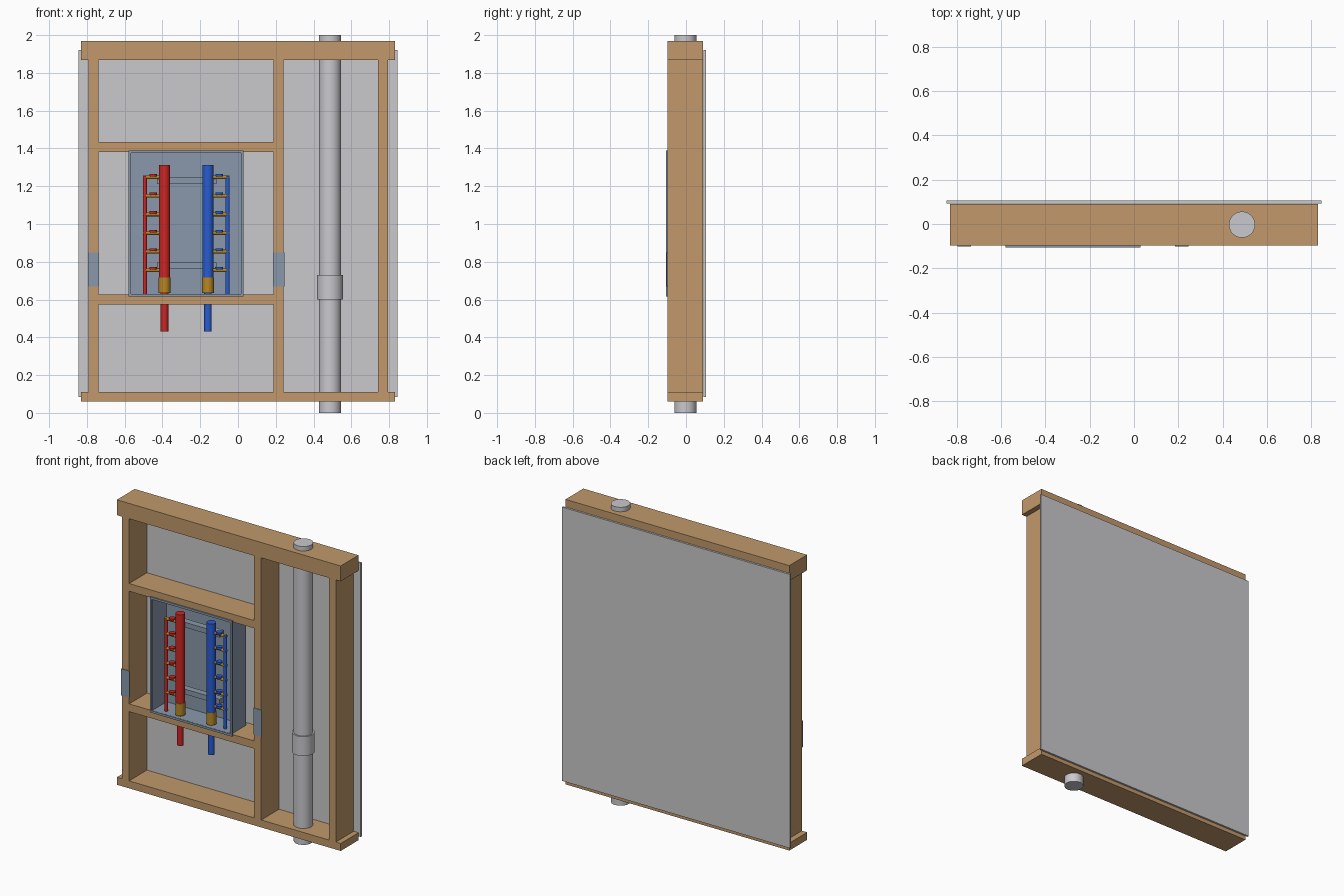
import bpy, bmesh, math
from mathutils import Vector, Matrix

cube = bpy.data.objects.get("Cube")
if cube:
    bpy.data.objects.remove(cube, do_unlink=True)


def material(name, srgb):
    color = [((c + 0.055) / 1.055) ** 2.4 for c in srgb] + [1]
    m = bpy.data.materials.new(name)
    m.use_nodes = True
    m.diffuse_color = color
    m.node_tree.nodes["Principled BSDF"].inputs["Base Color"].default_value = color
    return m


WOOD = material("timber", (0.76, 0.60, 0.42))
BOARD = material("board_grey", (0.79, 0.79, 0.80))
PLASTIC = material("pipe_grey", (0.79, 0.79, 0.81))
STEEL = material("blue_grey_steel", (0.54, 0.60, 0.67))
RED = material("hot_red", (0.80, 0.15, 0.14))
BLUE = material("cold_blue", (0.16, 0.36, 0.82))
BRASS = material("brass", (0.72, 0.53, 0.14))


def finish(name, bm, mat):
    bmesh.ops.recalc_face_normals(bm, faces=bm.faces)
    mesh = bpy.data.meshes.new(name)
    bm.to_mesh(mesh)
    bm.free()
    mesh.materials.append(mat)
    ob = bpy.data.objects.new(name, mesh)
    bpy.context.collection.objects.link(ob)
    return ob


def add_box(bm, x, y, z):
    size = [b - a for a, b in (x, y, z)]
    mid = [(a + b) / 2 for a, b in (x, y, z)]
    bmesh.ops.create_cube(bm, size=1, matrix=Matrix.Translation(mid) @ Matrix.Diagonal((*size, 1)))


def box(name, mat, x, y, z):
    bm = bmesh.new()
    add_box(bm, x, y, z)
    return finish(name, bm, mat)


def rod(name, mat, start, end, radius, sides=32):
    a, b = Vector(start), Vector(end)
    spin = (b - a).to_track_quat('Z', 'Y').to_matrix().to_4x4()
    bm = bmesh.new()
    bmesh.ops.create_cone(bm, cap_ends=True, segments=sides, radius1=radius, radius2=radius,
                          depth=(b - a).length, matrix=Matrix.Translation((a + b) / 2) @ spin)
    ob = finish(name, bm, mat)
    bpy.ops.object.select_all(action='DESELECT')
    ob.select_set(True)
    bpy.context.view_layer.objects.active = ob
    bpy.ops.object.shade_smooth_by_angle(angle=math.radians(40))
    return ob


# Timber frame
DEPTH = (-0.098, 0.091)
box("top_plate", WOOD, (-0.83, 0.83), DEPTH, (1.867, 1.97))
box("bottom_plate", WOOD, (-0.83, 0.83), DEPTH, (0.06, 0.11))
for name, x in (("right_stud", -0.765), ("middle_stud", 0.215), ("left_stud", 0.768)):
    box(name, WOOD, (x - 0.026, x + 0.026), DEPTH, (0.11, 1.867))
for name, z in (("upper_crosspiece", 1.407), ("lower_crosspiece", 0.6)):
    box(name, WOOD, (-0.739, 0.189), DEPTH, (z - 0.026, z + 0.026))

# Backing board
box("backing_board", BOARD, (-0.845, 0.845), (0.093, 0.106), (0.085, 1.92))

# Protective plates on the studs
for name, x in (("right_guard_plate", -0.765), ("middle_guard_plate", 0.215)):
    box(name, STEEL, (x - 0.03, x + 0.03), (-0.102, -0.098), (0.67, 0.848))

# Drain pipe and coupling
rod("drain_pipe", PLASTIC, (0.487, -0.003, 0), (0.487, -0.003, 2), 0.059, 48)
rod("drain_coupling", PLASTIC, (0.487, -0.003, 0.6), (0.487, -0.003, 0.73), 0.069, 48)

# Open cabinet: front face inset and pushed inward
bm = bmesh.new()
add_box(bm, (-0.569, 0.019), (-0.1, 0.06), (0.626, 1.381))
bm.normal_update()
front = min(bm.faces, key=lambda f: f.calc_center_median().y)
bmesh.ops.inset_region(bm, faces=[front], thickness=0.005)
pushed = bmesh.ops.extrude_discrete_faces(bm, faces=[front])["faces"]
bmesh.ops.translate(bm, vec=(0, 0.152, 0), verts=pushed[0].verts)
finish("cabinet", bm, STEEL)

# Cabinet front rim
bm = bmesh.new()
RIM = (-0.106, -0.098)
for x in ((-0.58, -0.566), (0.016, 0.03)):
    add_box(bm, x, RIM, (0.615, 1.39))
for z in ((0.615, 0.629), (1.376, 1.39)):
    add_box(bm, (-0.566, 0.016), RIM, z)
finish("cabinet_rim", bm, STEEL)

# Mounting rails
for name, z in (("upper_rail", 1.228), ("lower_rail", 0.78)):
    box(name, STEEL, (-0.43, -0.115), (-0.03, 0.015), (z - 0.017, z + 0.017))

# Hot and cold manifolds with six outlets each
Y = -0.055
for label, mat, x, side in (("hot", RED, -0.389, -1), ("cold", BLUE, -0.159, 1)):
    outer = x + side * 0.104
    rod(label + "_manifold", mat, (x, Y, 0.715), (x, Y, 1.313), 0.029)
    rod(label + "_manifold_fitting", BRASS, (x, Y, 0.635), (x, Y, 0.718), 0.031)
    rod(label + "_supply_pipe", mat, (x, Y, 0.43), (x, Y, 0.64), 0.02)
    rod(label + "_branch_pipe", mat, (outer, Y, 0.627), (outer, Y, 1.255), 0.011, 16)
    for i in range(6):
        z = 1.248 - i * 0.0985
        tag = f"{label}_outlet_{i + 1}"
        rod(tag, BRASS, (x, Y, z), (outer + side * 0.009, Y, z), 0.01, 16)
        cap = x + side * 0.06
        rod(tag + "_valve_cap", mat, (cap, Y, z + 0.003), (cap, Y, z + 0.017), 0.02, 16)
